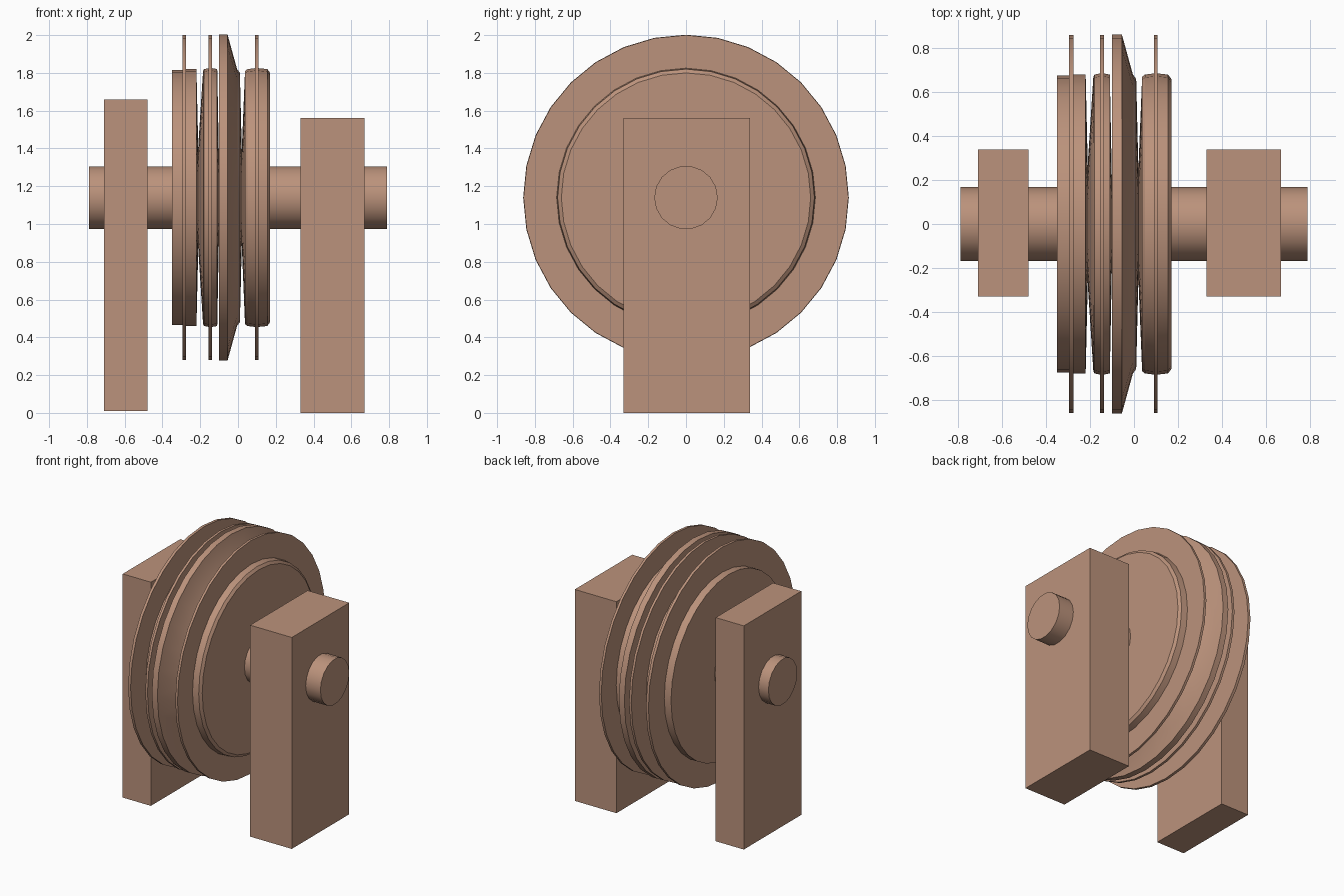
import bpy, bmesh, math

if "Cube" in bpy.data.objects:
    bpy.data.objects.remove(bpy.data.objects["Cube"])

CY, CZ = 0.0, 1.14   # axle line

mat = bpy.data.materials.new("clay_brown")
mat.diffuse_color = (0.50, 0.29, 0.20, 1)
mat.use_nodes = True
mat.node_tree.nodes["Principled BSDF"].inputs["Base Color"].default_value = mat.diffuse_color


def finish(name, bm):
    bmesh.ops.recalc_face_normals(bm, faces=bm.faces)
    mesh = bpy.data.meshes.new(name)
    bm.to_mesh(mesh)
    bm.free()
    obj = bpy.data.objects.new(name, mesh)
    bpy.context.collection.objects.link(obj)
    mesh.materials.append(mat)
    return obj


def lathe(name, profile, sides):
    """Revolve (x, radius) points around the axle line, closing both ends."""
    bm = bmesh.new()
    rings = []
    for x, r in profile:
        rings.append([bm.verts.new((x, CY + r * math.cos(2 * math.pi * i / sides),
                                    CZ + r * math.sin(2 * math.pi * i / sides)))
                      for i in range(sides)])
    for a, b in zip(rings, rings[1:]):
        for i in range(sides):
            j = (i + 1) % sides
            bm.faces.new((a[i], a[j], b[j], b[i]))
    bm.faces.new(rings[0])
    bm.faces.new(rings[-1])
    obj = finish(name, bm)
    bpy.ops.object.select_all(action='DESELECT')
    obj.select_set(True)
    bpy.context.view_layer.objects.active = obj
    bpy.ops.object.shade_smooth_by_angle(angle=math.radians(30))
    return obj


def box(name, x0, x1, y0, y1, z0, z1):
    bm = bmesh.new()
    bmesh.ops.create_cube(bm, size=1)
    for v in bm.verts:
        v.co = ((x0 + x1) / 2 + v.co.x * (x1 - x0),
                (y0 + y1) / 2 + v.co.y * (y1 - y0),
                (z0 + z1) / 2 + v.co.z * (z1 - z0))
    return finish(name, bm)


# Support posts
box("left_post", -0.71, -0.48, -0.33, 0.34, 0.01, 1.66)
box("right_post", 0.33, 0.67, -0.33, 0.34, 0.0, 1.56)

# Axle
lathe("axle", [(-0.79, 0.168), (0.79, 0.168)], 18)

# Left wheel: drum with a thin flange
lathe("left_wheel", [(-0.35, 0.16), (-0.35, 0.675), (-0.295, 0.675), (-0.295, 0.86),
                     (-0.275, 0.86), (-0.275, 0.68), (-0.22, 0.68), (-0.21, 0.25),
                     (-0.205, 0.16)], 32)

# Middle wheel: slim drum with a thin flange
lathe("middle_wheel", [(-0.21, 0.16), (-0.21, 0.28), (-0.185, 0.67), (-0.18, 0.68),
                       (-0.155, 0.685), (-0.155, 0.86), (-0.137, 0.86), (-0.137, 0.685),
                       (-0.11, 0.68), (-0.10, 0.16)], 32)

# Wide wheel with a bevelled rim
lathe("bevelled_wheel", [(-0.10, 0.16), (-0.10, 0.862), (-0.055, 0.862), (-0.005, 0.68),
                         (0.01, 0.66), (0.02, 0.25), (0.025, 0.16)], 32)

# Right wheel: drum with a thin flange
lathe("right_wheel", [(0.018, 0.16), (0.02, 0.25), (0.037, 0.67), (0.05, 0.68),
                      (0.09, 0.685), (0.09, 0.86), (0.108, 0.86), (0.108, 0.685),
                      (0.155, 0.68), (0.17, 0.66), (0.17, 0.16)], 32)
